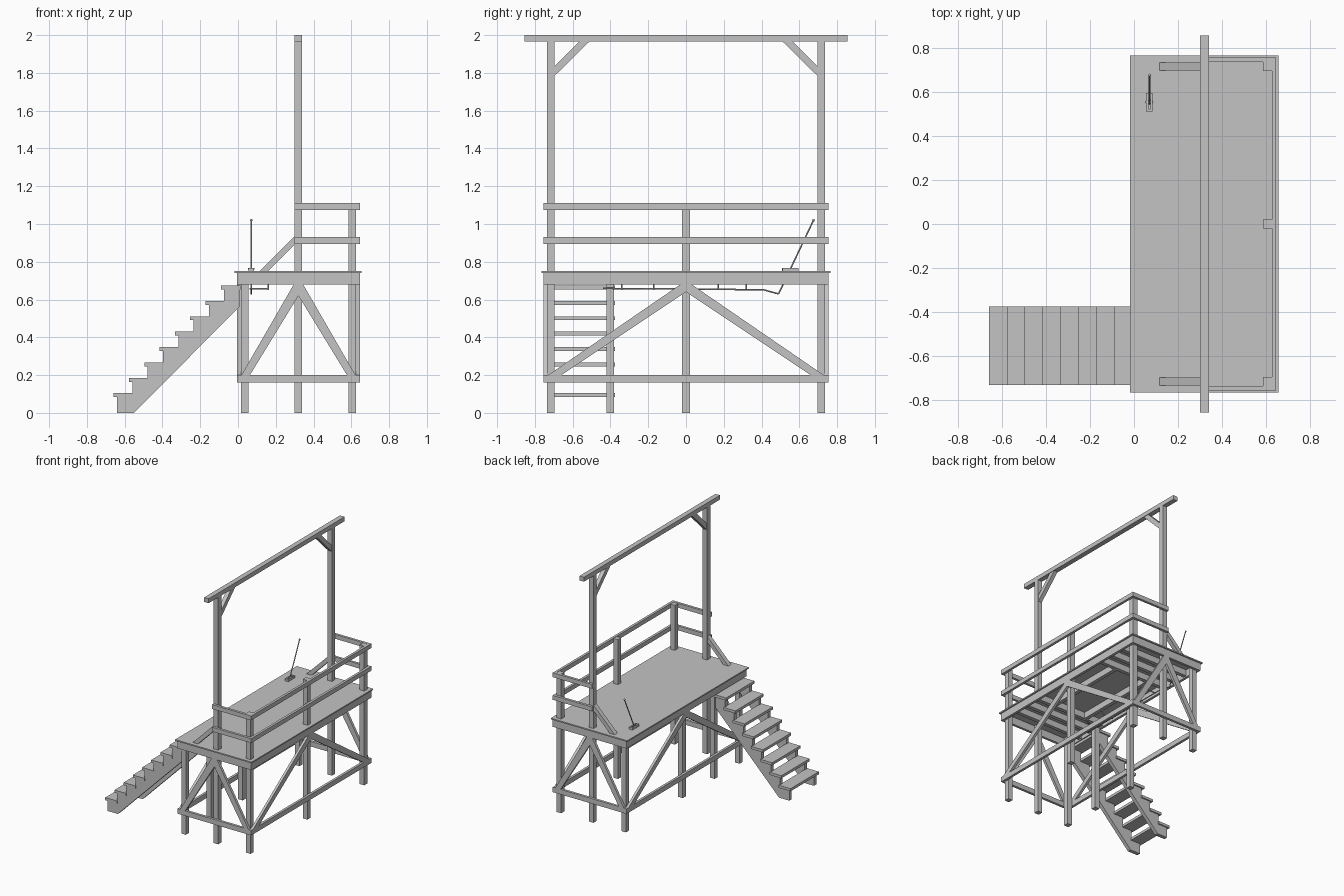
import bpy
import bmesh
from mathutils import Vector

cube = bpy.data.objects.get("Cube")
if cube:
    bpy.data.objects.remove(cube, do_unlink=True)

GREY = (0.55, 0.55, 0.55, 1)
mat = bpy.data.materials.new("plain_grey")
mat.use_nodes = True
mat.diffuse_color = GREY
mat.node_tree.nodes["Principled BSDF"].inputs["Base Color"].default_value = GREY


def finish(name, bm):
    bmesh.ops.recalc_face_normals(bm, faces=bm.faces)
    mesh = bpy.data.meshes.new(name)
    bm.to_mesh(mesh)
    bm.free()
    mesh.materials.append(mat)
    obj = bpy.data.objects.new(name, mesh)
    bpy.context.scene.collection.objects.link(obj)
    return obj


def box(name, x, y, z):
    """Box from (low, high) pairs on each axis."""
    bm = bmesh.new()
    bmesh.ops.create_cube(bm, size=1)
    for v in bm.verts:
        v.co = [r[0] if c < 0 else r[1] for r, c in zip((x, y, z), v.co)]
    return finish(name, bm)


def plate(name, axis, span, pts):
    """Profile of (horizontal, z) points extruded over span along x or y."""
    def place(s, h, z):
        return (s, h, z) if axis == "x" else (h, s, z)
    bm = bmesh.new()
    face = bm.faces.new([bm.verts.new(place(span[0], h, z)) for h, z in pts])
    moved = bmesh.ops.extrude_face_region(bm, geom=[face])["geom"]
    shift = Vector(place(span[1] - span[0], 0, 0))
    bmesh.ops.translate(bm, vec=shift, verts=[g for g in moved if isinstance(g, bmesh.types.BMVert)])
    return finish(name, bm)


def rod(name, a, b, radius):
    a, b = Vector(a), Vector(b)
    bm = bmesh.new()
    bmesh.ops.create_cone(bm, cap_ends=True, segments=8, radius1=radius,
                          radius2=radius, depth=(b - a).length)
    turn = (b - a).to_track_quat("Z", "Y")
    for v in bm.verts:
        v.co = turn @ v.co + (a + b) / 2
    return finish(name, bm)


def around(c, half=0.02):
    return (c - half, c + half)


def mirrored(span, s):
    return tuple(sorted(s * v for v in span))


BACK, MID, RAIL = 0.035, 0.32, 0.605      # post lines in x
END = 0.715                               # post line in y
OUTER_Y = (0.735, 0.755)                  # boards nailed outside the posts
SIDES = {"stair_side": (-0.005, 0.015), "rail_side": (0.625, 0.645)}

# Deck
box("deck", (-0.018, 0.655), (-0.765, 0.765), (0.74, 0.75))

# Posts
for s in (-1, 1):
    box("back_post", around(BACK), around(s * END), (0, 0.74))
    box("gallows_post", around(MID), around(s * END), (0, 1.965))
    box("corner_post", around(RAIL), around(s * END), (0, 1.108))
box("middle_back_post", around(BACK), around(0), (0, 0.74))
box("middle_rail_post", around(RAIL), around(0), (0, 1.108))
box("stair_post", around(BACK), around(-0.4), (0, 0.74))

# Rim and ground boards with inverted V bracing
LEVELS = {"rim_board": (0.68, 0.74), "lower_board": (0.16, 0.2)}
for name, z in LEVELS.items():
    for side, x in SIDES.items():
        box(f"{side}_{name}", x, (-0.755, 0.755), z)
    for s in (-1, 1):
        box(f"end_{name}", (0.015, 0.625), mirrored(OUTER_Y, s), z)
for s in (-1, 1):
    for side, x in SIDES.items():
        plate(f"{side}_brace", "x", x,
              [(0, 0.68), (s * 0.03, 0.68), (s * 0.73, 0.2), (s * 0.66, 0.2), (0, 0.64)])
    for t in (-1, 1):
        plate("end_brace", "y", mirrored(OUTER_Y, s),
              [(MID, 0.68), (MID + t * 0.025, 0.68), (MID + t * 0.302, 0.2),
               (MID + t * 0.257, 0.2), (MID, 0.62)])

# Guard rails
for z in ((0.895, 0.93), (1.075, 1.11)):
    box("long_guard_rail", SIDES["rail_side"], (-0.755, 0.755), z)
    for s in (-1, 1):
        box("end_guard_rail", (0.3, 0.625), mirrored(OUTER_Y, s), z)

# Gallows beam with its knee braces, and post foot braces
box("gallows_beam", around(MID), (-0.855, 0.855), (1.965, 2))
for s in (-1, 1):
    plate("knee_brace", "x", around(MID, 0.016),
          [(s * 0.695, 1.785), (s * 0.695, 1.835), (s * 0.565, 1.965), (s * 0.512, 1.965)])
    plate("foot_brace", "y", around(s * END, 0.018),
          [(0.115, 0.75), (0.16, 0.75), (0.3, 0.89), (0.3, 0.935)])

# Joists under the deck, leaving a trapdoor bay in the middle
for s in (-1, 1):
    for k in range(3):
        box("joist", (0.015, 0.625), around(s * (0.36 + 0.12 * k), 0.015), (0.69, 0.74))
for x in (0.17, 0.47):
    box("trapdoor_trimmer", around(x, 0.015), (-0.345, 0.345), (0.69, 0.74))

# Stairs
RUN, RISE, STEPS = 0.081, 0.0815, 8
outline = [(0.01, 0.565), (-0.55, 0), (-0.64, 0)]
for i in range(STEPS):
    x, z = -0.64 + RUN * i, 0.083 + RISE * i
    outline += [(x, z), (x + RUN, z)]
    box("stair_tread", (x - 0.018, x + RUN + 0.005), (-0.73, -0.375), (z, z + 0.021))
outline[-1] = (0.01, outline[-1][1])
for y in (-0.71, -0.4):
    plate("stair_stringer", "y", around(y, 0.015), outline)

# Lever on its slotted base
LX = 0.07
for s in (-1, 1):
    box("lever_base_side", around(LX + s * 0.01, 0.005), (0.51, 0.595), (0.75, 0.768))
    box("lever_base_end", around(LX, 0.006), around(0.5525 + s * 0.037, 0.006), (0.75, 0.768))
rod("lever", (LX, 0.49, 0.63), (LX, 0.675, 1.02), 0.004)
rod("lever_pivot", (LX - 0.017, 0.553, 0.763), (LX + 0.017, 0.553, 0.763), 0.004)
bm = bmesh.new()
bmesh.ops.create_uvsphere(bm, u_segments=10, v_segments=6, radius=0.007)
bmesh.ops.translate(bm, vec=(LX, 0.675, 1.02), verts=bm.verts)
finish("lever_knob", bm)

# Release linkage below the deck
rod("lever_link", (LX, 0.49, 0.63), (LX, 0.41, 0.652), 0.004)
rod("long_link", (LX, 0.41, 0.652), (LX, -0.44, 0.659), 0.004)
for y in (-0.34, -0.17, 0.17, 0.32):
    rod("latch_bolt", (LX - 0.01, y, 0.656), (0.165, y, 0.656), 0.004)
    rod("latch_hanger", (0.16, y, 0.65), (0.16, y, 0.695), 0.004)
